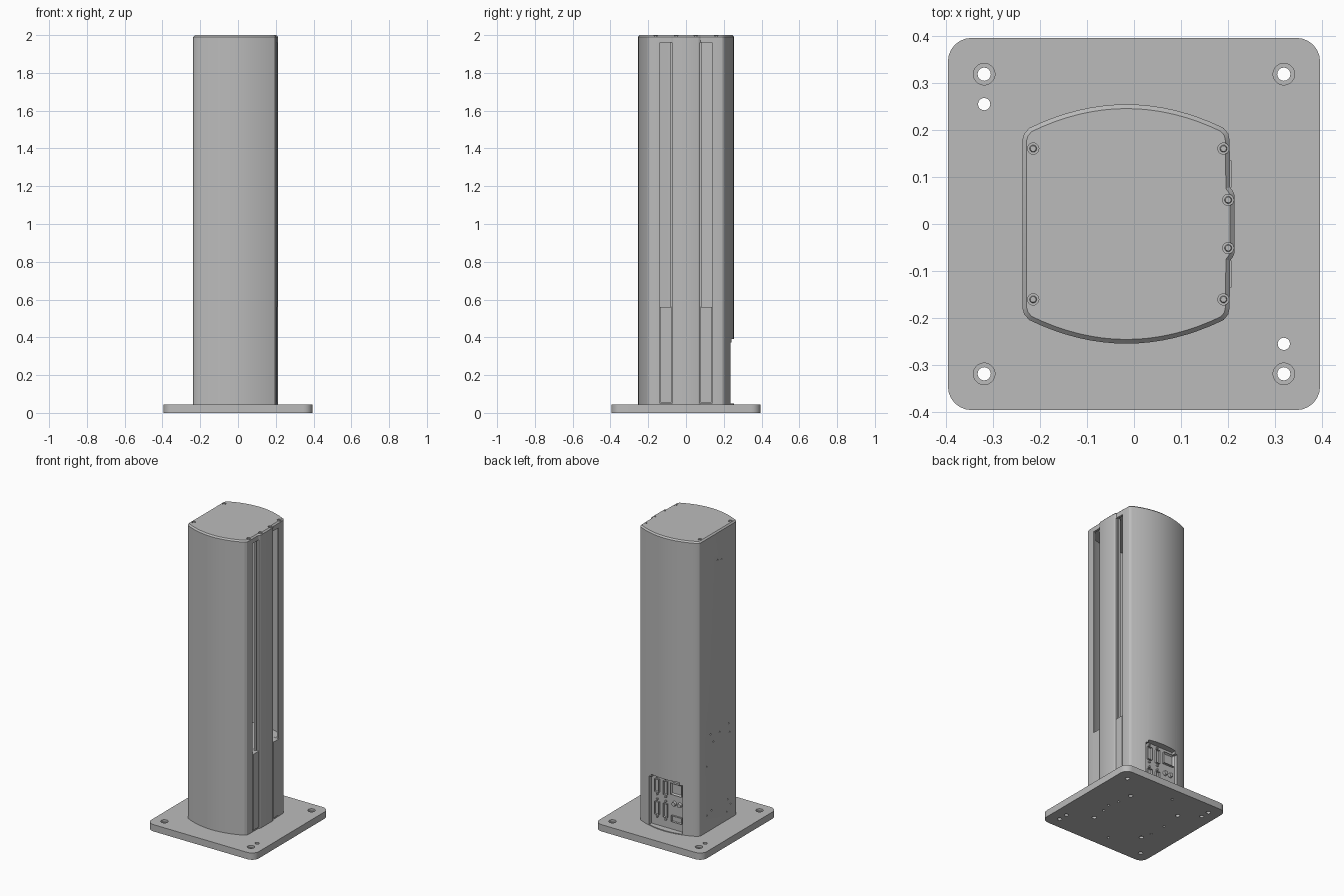
import bpy, bmesh, math
from mathutils import Matrix, Vector

if "Cube" in bpy.data.objects:
    bpy.data.objects.remove(bpy.data.objects["Cube"])

grey = bpy.data.materials.new("light_grey_metal")
grey.use_nodes = True
tone = (0.5, 0.5, 0.5, 1)
grey.diffuse_color = tone
grey.node_tree.nodes["Principled BSDF"].inputs["Base Color"].default_value = tone


def finish(name, bm):
    bmesh.ops.recalc_face_normals(bm, faces=bm.faces)
    mesh = bpy.data.meshes.new(name)
    bm.to_mesh(mesh)
    bm.free()
    mesh.materials.append(grey)
    ob = bpy.data.objects.new(name, mesh)
    bpy.context.collection.objects.link(ob)
    return ob


def prism(name, pts, z0, z1, chamfer=0.0):
    """Extrude an outline upward, optionally chamfering its top rim."""
    bm = bmesh.new()
    base = bm.faces.new([bm.verts.new((x, y, z0)) for x, y in pts])
    up = bmesh.ops.extrude_face_region(bm, geom=[base])["geom"]
    bmesh.ops.translate(bm, verts=[v for v in up if isinstance(v, bmesh.types.BMVert)],
                        vec=(0, 0, z1 - z0))
    if chamfer:
        rim = [e for e in bm.edges if all(v.co.z > z1 - 1e-5 for v in e.verts)]
        bmesh.ops.bevel(bm, geom=rim, offset=chamfer, segments=1, affect="EDGES")
    return finish(name, bm)


def box_into(bm, x, y, z):
    m = Matrix.Translation([(a + b) / 2 for a, b in (x, y, z)]) @ Matrix.Diagonal(
        [abs(b - a) for a, b in (x, y, z)] + [1])
    return bmesh.ops.create_cube(bm, size=1, matrix=m)["verts"]


def rod_into(bm, pos, r1, r2, depth, axis="Z", n=20):
    turn = {"Z": Matrix(), "X": Matrix.Rotation(math.pi / 2, 4, "Y"),
            "Y": Matrix.Rotation(-math.pi / 2, 4, "X")}[axis]
    bmesh.ops.create_cone(bm, cap_ends=True, segments=n, radius1=r1, radius2=r2,
                          depth=depth, matrix=Matrix.Translation(pos) @ turn)


def carve(target, cutter):
    cutter.hide_render = True
    mod = target.modifiers.new("cut", "BOOLEAN")
    mod.operation, mod.solver, mod.object = "DIFFERENCE", "EXACT", cutter
    bpy.context.view_layer.objects.active = target
    bpy.ops.object.modifier_apply(modifier=mod.name)
    bpy.data.objects.remove(cutter)


def smooth(ob):
    bpy.ops.object.select_all(action="DESELECT")
    ob.select_set(True)
    bpy.context.view_layer.objects.active = ob
    bpy.ops.object.shade_smooth_by_angle(angle=math.radians(25))


# Column outline: bowed front and back, rounded corners, raised rib on +x
def outline(inset=0.0):
    half = [] if inset else [(.213, .062), (.21, .07), (.204, .078)]
    half += [(.203, .178), (.2, .192), (.19, .204)]
    for i in range(1, 16):
        t = 1 - i / 8
        half.append((-.016 + .206 * t, .254 - .05 * t * t))
    half += [(-.222, .204), (-.233, .192), (-.237, .178)]
    if inset:
        k = 1 - inset
        half = [(-.017 + (x + .017) * k, y * k) for x, y in half]
    return half + [(x, -y) for x, y in reversed(half)]


# Base plate with rounded corners
R, S = .05, .395
corner = []
for q in range(4):
    c = math.radians(90 * q + 45)
    cx, cy = (math.copysign(S - R, f(c)) for f in (math.cos, math.sin))
    for i in range(7):
        a = math.radians(90 * q + 15 * i)
        corner.append((cx + R * math.cos(a), cy + R * math.sin(a)))
plate = prism("base_plate", corner, 0, .045)
bm = bmesh.new()
for x in (-.318, .318):
    for y in (-.318, .318):
        rod_into(bm, (x, y, .02), .014, .014, .1)
carve(plate, finish("bolt_holes", bm))
bm = bmesh.new()
for x in (-.318, .318):
    for y in (-.318, .318):
        rod_into(bm, (x, y, .045), .023, .023, .03)
    rod_into(bm, (x, -.8 * x, .02), .013, .013, .1)
# Blind mounting holes underneath
for x, y in ((.17, .17), (.17, -.17), (-.2, .17), (-.2, -.17)):
    rod_into(bm, (x, y, 0), .014, .014, .03)
for x, y in ((.2, 0), (.18, .07), (.18, -.07), (-.22, .02), (-.22, -.1), (-.05, .3), (-.05, -.3)):
    rod_into(bm, (x, y, 0), .008, .008, .03, n=12)
carve(plate, finish("counterbores", bm))
smooth(plate)

# Column shell, hollow above the electronics bay
column = prism("column", outline(), .045, 1.985)
carve(column, prism("cavity", outline(.06), .56, 1.965))
bm = bmesh.new()
for s in (-1, 1):
    box_into(bm, (.17, .3), (s * .075, s * .137), (.05, 1.96))
carve(column, finish("slot_cutter", bm))

# Connector bay recess at the back, with rounded corners
bm = bmesh.new()
box_into(bm, (-.14, .105), (.212, .32), (.05, .39))
sides = [e for e in bm.edges if abs(e.verts[0].co.y - e.verts[1].co.y) > .05
         and e.verts[0].co.z > .2]
bmesh.ops.bevel(bm, geom=sides, offset=.018, segments=4, affect="EDGES")
carve(column, finish("bay_cutter", bm))

# Small screw holes on the -x wall
bm = bmesh.new()
for y, z in ((.08, .68), (-.015, .66), (-.11, .68), (-.12, .62), (.05, .62), (.12, .48), (-.1, .18),
             (-.13, .14), (-.09, .1), (.07, .17), (.12, .155), (.006, 1.81), (-.036, 1.8)):
    rod_into(bm, (-.237, y, z), .005, .005, .014, "X", 10)
carve(column, finish("wall_hole_cutter", bm))
smooth(column)

# Top cap with chamfered rim and screw recesses
cap = prism("top_cap", outline(), 1.985, 2.0, .009)
spots = [(x, s * y) for x, y in ((-.214, .16), (.19, .16), (.2, .051)) for s in (-1, 1)]
bm = bmesh.new()
for x, y in spots:
    rod_into(bm, (x, y, 2.0), .012, .012, .016)
carve(cap, finish("cap_hole_cutter", bm))
smooth(cap)
bm = bmesh.new()
for x, y in spots:
    rod_into(bm, (x, y, 1.994), .008, .006, .006)
finish("cap_screws", bm)

# Lower slot covers and the thin strips beside the open slots
for side, s in (("left", 1), ("right", -1)):
    bm = bmesh.new()
    box_into(bm, (.165, .207), (s * .078, s * .135), (.055, .56))
    finish(side + "_slot_cover", bm)
    bm = bmesh.new()
    box_into(bm, (.178, .192), (s * .074, s * .084), (.56, 1.96))
    finish(side + "_slot_strip", bm)


# Connectors inside the bay
def socket(name, x, z, w, h, depth=.012, bezel=.005):
    bm = bmesh.new()
    box_into(bm, (x - w / 2, x + w / 2), (.21, .212 + depth), (z - h / 2, z + h / 2))
    bm.normal_update()
    face = max(bm.faces, key=lambda f: f.calc_center_median().y)
    bmesh.ops.inset_individual(bm, faces=[face], thickness=bezel)
    bmesh.ops.translate(bm, verts=face.verts, vec=(0, -depth * .7, 0))
    finish(name, bm)


for i, z in enumerate((.315, .165)):
    socket("serial_port_%d" % (i + 1), .06, z, .032, .085)
    socket("data_port_%d" % (i + 1), -.002, z, .028, .09)
    bm = bmesh.new()
    for x, gap in ((.06, .058), (-.002, .06)):
        for s in (-1, 1):
            rod_into(bm, (x, .215, z + s * gap), .007, .007, .014, "Y", 8)
    finish("port_bolts_%d" % (i + 1), bm)
socket("power_inlet", -.085, .325, .08, .075, .016, .01)
socket("lower_socket", -.085, .125, .075, .04)
bm = bmesh.new()
for x in (-.105, -.065):
    rod_into(bm, (x, .218, .225), .016, .013, .018, "Y", 16)
finish("round_switches", bm)
